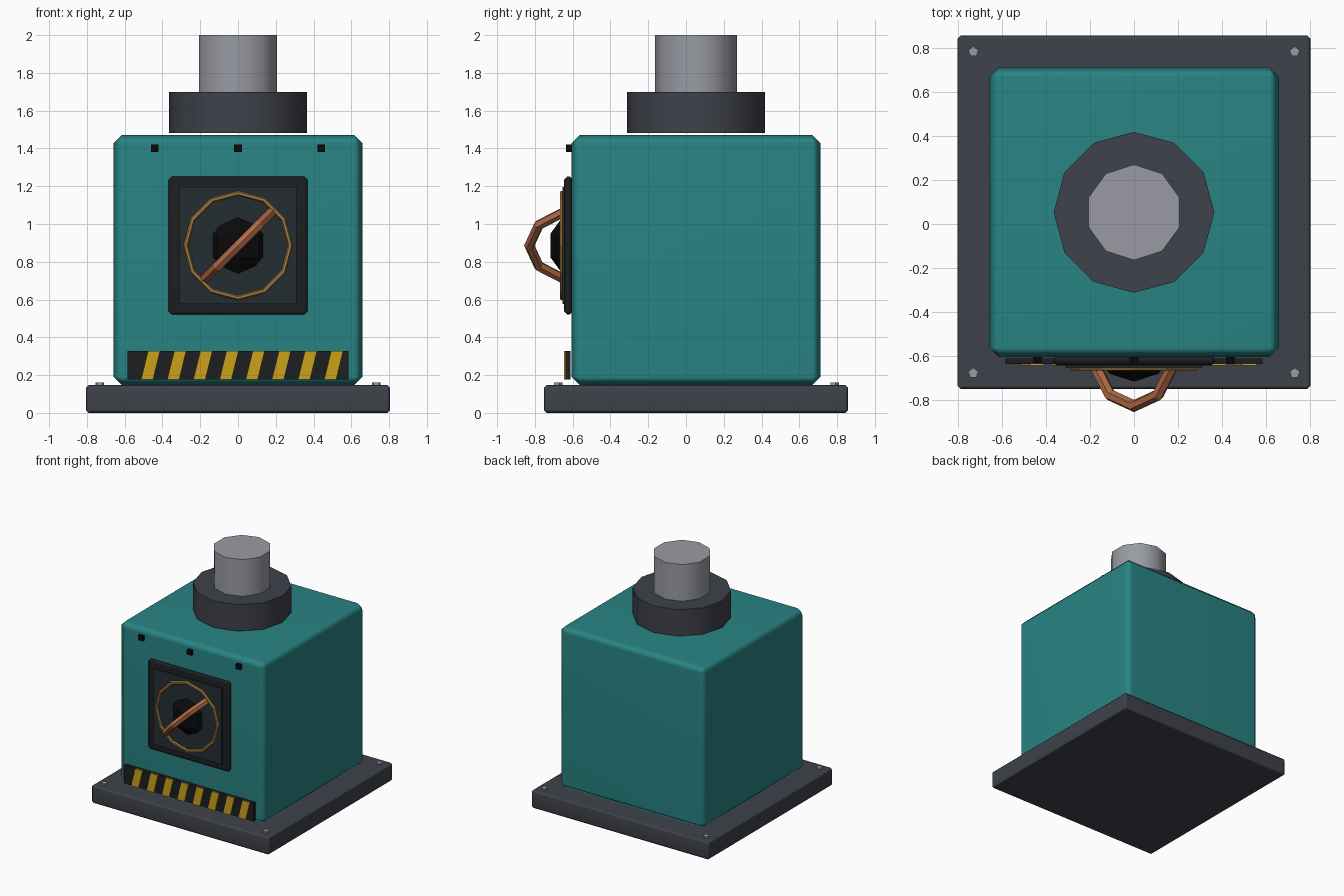
import bpy, bmesh, math
from mathutils import Matrix, Vector

if "Cube" in bpy.data.objects:
    bpy.data.objects.remove(bpy.data.objects["Cube"])

CY = 0.053          # depth centre of base, body and piston


def material(name, rgb):
    m = bpy.data.materials.new(name)
    m.diffuse_color = (*rgb, 1)
    m.use_nodes = True
    m.node_tree.nodes["Principled BSDF"].inputs["Base Color"].default_value = m.diffuse_color
    return m


TEAL = material("teal_paint", (0.022, 0.23, 0.23))
IRON = material("dark_iron", (0.05, 0.054, 0.07))
STEEL = material("steel", (0.32, 0.33, 0.37))
FRAME = material("panel_frame", (0.012, 0.013, 0.015))
SLATE = material("panel_slate", (0.018, 0.026, 0.032))
BLACK = material("black", (0.003, 0.003, 0.003))
YELLOW = material("warning_yellow", (0.6, 0.36, 0.01))
BRASS = material("brass", (0.36, 0.2, 0.05))
COPPER = material("copper", (0.42, 0.14, 0.06))


def finish(bm, name, mat, angle=None, weighted=False):
    me = bpy.data.meshes.new(name)
    bm.to_mesh(me)
    bm.free()
    ob = bpy.data.objects.new(name, me)
    bpy.context.collection.objects.link(ob)
    me.materials.append(mat)
    if angle:
        bpy.ops.object.select_all(action='DESELECT')
        ob.select_set(True)
        bpy.context.view_layer.objects.active = ob
        bpy.ops.object.shade_smooth_by_angle(angle=math.radians(angle))
    if weighted:
        ob.modifiers.new("weighted_normals", 'WEIGHTED_NORMAL').keep_sharp = True
    return ob


def box(name, lo, hi, mat, bevel=0.0, shear=0.0):
    lo, hi = Vector(lo), Vector(hi)
    bm = bmesh.new()
    bmesh.ops.create_cube(bm, size=1)
    for v in bm.verts:
        lean = shear * v.co.z
        v.co = Vector(a + (b - a) * (c + 0.5) for a, b, c in zip(lo, hi, v.co))
        v.co.x += lean
    if bevel:
        bmesh.ops.bevel(bm, geom=bm.edges[:], offset=bevel, segments=1,
                        profile=0.5, affect='EDGES')
    return finish(bm, name, mat, 50 if bevel else None, bool(bevel))


def cylinder(name, x, y, z0, z1, r, sides, mat, angle=None):
    bm = bmesh.new()
    bmesh.ops.create_cone(bm, cap_ends=True, segments=sides, radius1=r, radius2=r,
                          depth=z1 - z0,
                          matrix=Matrix.Translation((x, y, (z0 + z1) / 2)))
    return finish(bm, name, mat, angle)


def ring(name, centre, u, v, major, minor, sides, tube, mat):
    """Faceted torus in the plane of u and v, with its first corner along u."""
    u, v, c = Vector(u).normalized(), Vector(v).normalized(), Vector(centre)
    n = u.cross(v)
    bm = bmesh.new()
    loops = []
    for i in range(sides):
        a = math.tau * i / sides
        out = u * math.cos(a) + v * math.sin(a)
        loops.append([bm.verts.new(c + out * (major + minor * math.cos(b))
                                   + n * minor * math.sin(b))
                      for b in (math.tau * j / tube for j in range(tube))])
    for i in range(sides):
        p, q = loops[i], loops[(i + 1) % sides]
        for j in range(tube):
            k = (j + 1) % tube
            bm.faces.new((p[j], q[j], q[k], p[k]))
    bmesh.ops.recalc_face_normals(bm, faces=bm.faces[:])
    return finish(bm, name, mat)


# Base plate with corner bolts
box("base_plate", (-0.805, CY - 0.805, 0), (0.805, CY + 0.805, 0.147), IRON, 0.015)
for sx in (-1, 1):
    for sy in (-1, 1):
        cylinder("base_bolt", sx * 0.732, CY + sy * 0.732, 0.13, 0.16, 0.024, 5, STEEL)

# Main housing, collar and piston
box("housing", (-0.66, CY - 0.66, 0.147), (0.66, CY + 0.66, 1.472), TEAL, 0.045)
cylinder("collar", 0, CY, 1.483, 1.70, 0.366, 12, IRON, 40)
cylinder("piston", 0, CY, 1.70, 2.0, 0.218, 10, STEEL, 40)

# Control panel on the front
PZ = 0.886
box("panel_frame", (-0.367, -0.645, PZ - 0.365), (0.367, -0.60, PZ + 0.365), FRAME, 0.015)
box("panel_inset", (-0.31, -0.655, PZ - 0.31), (0.31, -0.63, PZ + 0.31), SLATE)
ring("dial_ring", (0, -0.657, PZ), (1, 0, 0), (0, 0, 1), 0.277, 0.013, 12, 6, BRASS)

# Domed hub, mostly sunk into the housing
bm = bmesh.new()
bmesh.ops.create_uvsphere(bm, u_segments=10, v_segments=5, radius=0.2,
                          matrix=Matrix.Translation((0, -0.528, PZ)))
finish(bm, "dial_hub", BLACK)

# Diagonal grab handle, a ring half buried in the housing
ring("grab_handle", (0, -0.567, PZ), (0, -1, 0), (1, 0, 1), 0.262, 0.028, 10, 6, COPPER)

# Warning strip with slanted stripes
box("warning_strip", (-0.585, -0.637, 0.177), (0.585, -0.612, 0.327), FRAME)
for i in range(8):
    x = -0.463 + 0.1385 * i
    box("warning_stripe", (x - 0.032, -0.645, 0.177), (x + 0.032, -0.63, 0.327),
        YELLOW, shear=0.037)

# Small vents above the panel
for x in (-0.44, 0, 0.44):
    box("vent_slot", (x - 0.02, -0.634, 1.38), (x + 0.02, -0.605, 1.42), BLACK)
